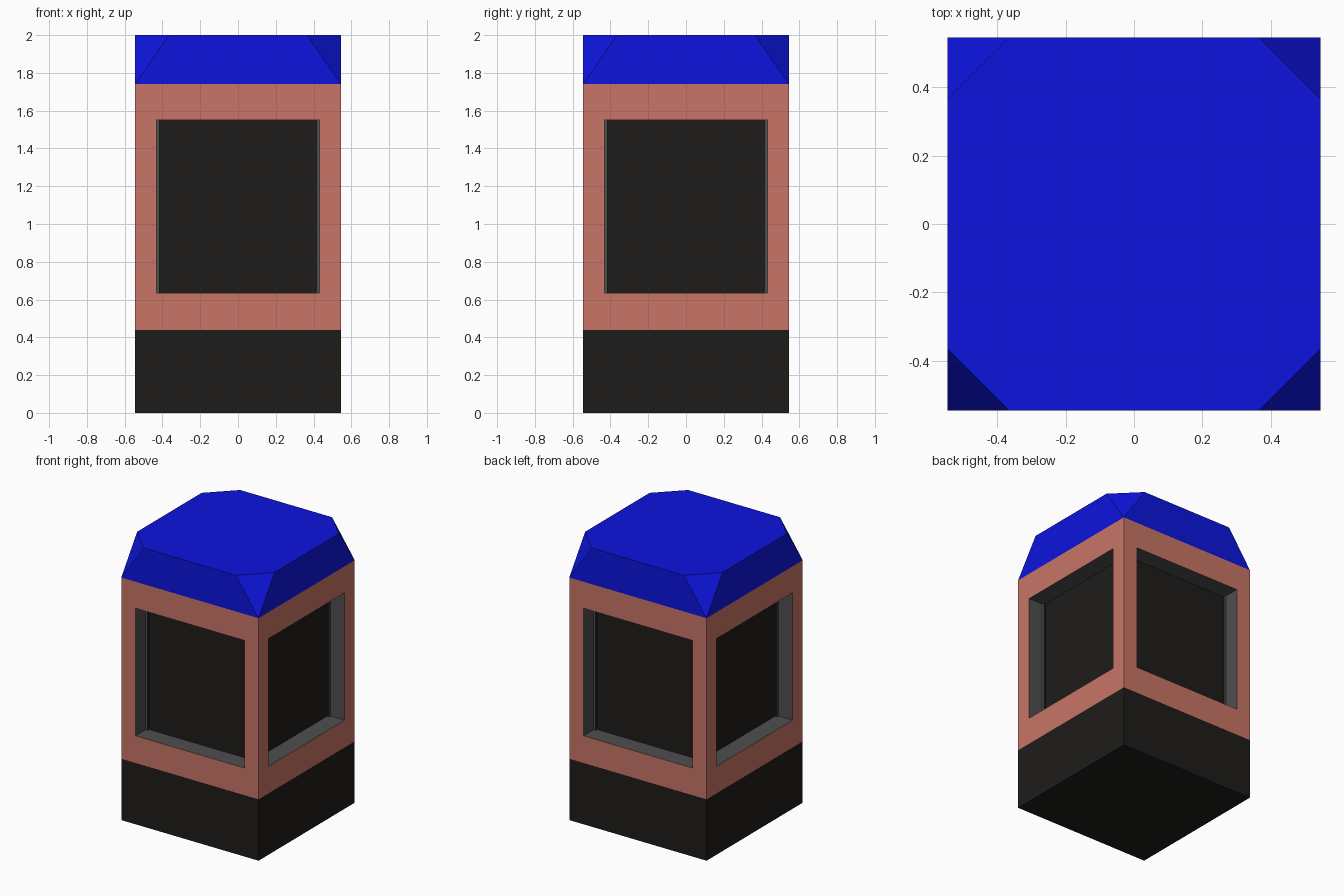
import bpy, bmesh, math
from mathutils import Vector, Matrix

if "Cube" in bpy.data.objects:
    bpy.data.objects.remove(bpy.data.objects["Cube"])

W = 0.545                                  # half width of the whole model
Z_BASE, Z_BODY, Z_TOP = 0.44, 1.74, 2.0    # top heights of the three tiers
WIN_X, WIN_Z0, WIN_Z1, DEPTH = 0.385, 0.635, 1.55, 0.13
CUT = 0.365                                # where the roof corners are cut


def material(name, color):
    m = bpy.data.materials.new(name)
    m.diffuse_color = (*color, 1)
    m.use_nodes = True
    m.node_tree.nodes["Principled BSDF"].inputs["Base Color"].default_value = m.diffuse_color
    return m


BLACK = material("black", (0.013, 0.012, 0.011))
GREY = material("dark_grey", (0.076, 0.076, 0.078))
SALMON = material("salmon", (0.578, 0.178, 0.133))
BLUE = material("blue", (0.004, 0.007, 0.73))


def finish(name, bm, mats):
    bmesh.ops.recalc_face_normals(bm, faces=bm.faces)
    mesh = bpy.data.meshes.new(name)
    bm.to_mesh(mesh)
    bm.free()
    for m in mats:
        mesh.materials.append(m)
    obj = bpy.data.objects.new(name, mesh)
    bpy.context.collection.objects.link(obj)
    return obj


def box(z0, z1):
    bm = bmesh.new()
    mat = Matrix.Translation((0, 0, (z0 + z1) / 2)) @ Matrix.Diagonal((2 * W, 2 * W, z1 - z0, 1))
    bmesh.ops.create_cube(bm, size=1, matrix=mat)
    bm.normal_update()
    return bm


# Base block
finish("base", box(0, Z_BASE), [BLACK])

# Body with one recessed window on each side
bm = box(Z_BASE, Z_BODY)
sides = [f for f in bm.faces if abs(f.normal.z) < 0.5]
bmesh.ops.inset_individual(bm, faces=sides, thickness=W - WIN_X)
mid = (Z_BASE + Z_BODY) / 2
for f in sides:
    for v in f.verts:
        v.co.z = WIN_Z0 if v.co.z < mid else WIN_Z1
bm.normal_update()
panels = bmesh.ops.extrude_discrete_faces(bm, faces=sides)["faces"]
for f in panels:
    f.normal_update()
    bmesh.ops.translate(bm, vec=-f.normal * DEPTH, verts=f.verts)
    for e in f.edges:
        for wall in e.link_faces:
            wall.material_index = 1
    f.material_index = 2
finish("body", bm, [SALMON, GREY, BLACK])

# Roof cap: square at the bottom, octagon at the top, triangular corners
bm = bmesh.new()
for sx in (-1, 1):
    for sy in (-1, 1):
        bm.verts.new((sx * W, sy * W, Z_BODY))
        bm.verts.new((sx * CUT, sy * W, Z_TOP))
        bm.verts.new((sx * W, sy * CUT, Z_TOP))
bmesh.ops.convex_hull(bm, input=bm.verts)
bmesh.ops.dissolve_limit(bm, angle_limit=math.radians(1), verts=bm.verts, edges=bm.edges)
finish("roof", bm, [BLUE])
